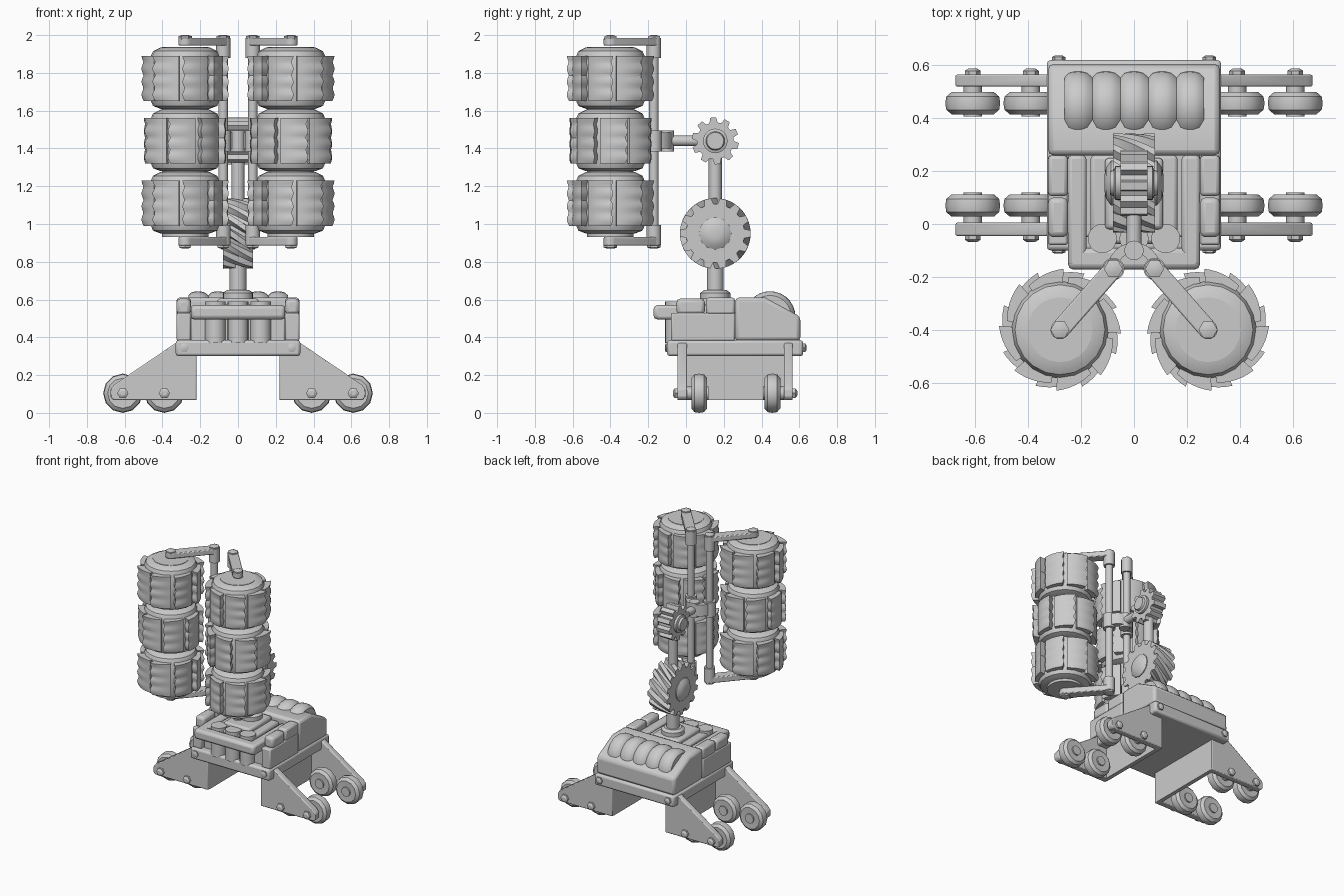
import bpy, bmesh, math
from mathutils import Vector, Matrix

cube = bpy.data.objects.get("Cube")
if cube:
    bpy.data.objects.remove(cube, do_unlink=True)

GREY = (0.6, 0.6, 0.6, 1)
metal = bpy.data.materials.new("plain_grey")
metal.use_nodes = True
metal.diffuse_color = GREY
metal.node_tree.nodes["Principled BSDF"].inputs["Base Color"].default_value = GREY


def finish(name, bm, bevel=0, segments=2):
    bmesh.ops.recalc_face_normals(bm, faces=bm.faces)
    mesh = bpy.data.meshes.new(name)
    bm.to_mesh(mesh)
    bm.free()
    mesh.materials.append(metal)
    obj = bpy.data.objects.new(name, mesh)
    bpy.context.collection.objects.link(obj)
    if bevel:
        mod = obj.modifiers.new("bevel", 'BEVEL')
        mod.width, mod.segments, mod.limit_method = bevel, segments, 'ANGLE'
    bpy.ops.object.select_all(action='DESELECT')
    obj.select_set(True)
    bpy.context.view_layer.objects.active = obj
    bpy.ops.object.shade_smooth_by_angle(angle=math.radians(35))
    return obj


def loft(bm, rings):
    """Skin a list of equal closed rings and cap both ends."""
    rows = [[bm.verts.new(p) for p in ring] for ring in rings]
    n = len(rows[0])
    for a, b in zip(rows, rows[1:]):
        for i in range(n):
            bm.faces.new((a[i], a[(i + 1) % n], b[(i + 1) % n], b[i]))
    bm.faces.new(rows[0])
    bm.faces.new(rows[-1])


def box(name, x, y, z, bevel=0.01):
    bm = bmesh.new()
    loft(bm, [[(x[0], y[0], h), (x[1], y[0], h), (x[1], y[1], h), (x[0], y[1], h)] for h in z])
    return finish(name, bm, bevel)


def prism(name, outline, axis, span, bevel=0):
    """Extrude a 2D outline along x, y or z."""
    place = {'x': lambda a, b, t: (t, a, b), 'y': lambda a, b, t: (a, t, b),
             'z': lambda a, b, t: (a, b, t)}[axis]
    bm = bmesh.new()
    loft(bm, [[place(a, b, t) for a, b in outline] for t in span])
    return finish(name, bm, bevel)


def lathe_into(bm, profile, origin, axis, n):
    """Revolve (radius, height) pairs around an axis."""
    turn = Vector((0, 0, 1)).rotation_difference(Vector(axis)).to_matrix()
    loft(bm, [[Vector(origin) + turn @ Vector((r * math.cos(math.tau * i / n),
               r * math.sin(math.tau * i / n), h)) for i in range(n)] for r, h in profile])


def lathe(name, profile, origin, axis=(0, 0, 1), n=20):
    bm = bmesh.new()
    lathe_into(bm, profile, origin, axis, n)
    return finish(name, bm)


def rod(name, a, b, r, n=16):
    d = Vector(b) - Vector(a)
    return lathe(name, [(r, 0), (r, d.length)], a, d.normalized(), n)


def bolt(name, origin, axis, r=0.03, h=0.022):
    return lathe(name, [(r, -0.01), (r, h * 0.6), (r * 0.5, h)], origin, axis, 6)


def gear(name, centre, r_in, r_out, half, teeth, twist, layers):
    bm, rings = bmesh.new(), []
    for k in range(layers + 1):
        t = k / layers
        ring = []
        for i in range(teeth):
            for frac, r in ((0, r_in), (0.3, r_in), (0.45, r_out), (0.85, r_out)):
                a = math.tau * (i + frac) / teeth + twist * t
                ring.append(Vector(centre) + Vector((half * (2 * t - 1), r * math.cos(a), r * math.sin(a))))
        rings.append(ring)
    loft(bm, rings)
    return finish(name, bm)


def tread_drum(name, cx, cy, cz, side, turn):
    """Faceted drum carrying eight tilted, scalloped tread plates."""
    bm = bmesh.new()
    lathe_into(bm, [(0.13, -0.16), (0.17, -0.145), (0.185, -0.11), (0.185, 0.11),
                    (0.17, 0.145), (0.13, 0.165)], (cx, cy, cz), (0, 0, 1), 20)
    cols, rows, count = 6, 16, 8
    for p in range(count):
        rings = []
        for j in range(rows + 1):
            v = j / rows
            wave = abs(math.sin(3.5 * math.pi * v))
            outer, inner = [], []
            for i in range(cols + 1):
                u = i / cols
                a = side * (turn + math.tau * (p + 0.08 + 0.8 * u + 0.07 * wave * u) / count)
                r = 0.203 + 0.016 * u + 0.012 * u * wave
                z = cz + 0.24 * (v - 0.5)
                outer.append((cx + r * math.cos(a), cy + r * math.sin(a), z))
                inner.append((cx + 0.17 * math.cos(a), cy + 0.17 * math.sin(a), z))
            rings.append(outer + inner[::-1])
        loft(bm, rings)
    return finish(name, bm)


def stadium(a, b, r, n=8):
    a, b = Vector(a), Vector(b)
    ang = math.atan2(*(b - a).yx)
    return [(c.x + r * math.cos(ang + s + math.pi * i / n), c.y + r * math.sin(ang + s + math.pi * i / n))
            for c, s in ((b, -math.pi / 2), (a, math.pi / 2)) for i in range(n + 1)]


# Chassis
box("chassis_plate", (-0.33, 0.33), (-0.10, 0.62), (0.30, 0.385), 0.015)
box("front_core", (-0.25, 0.25), (-0.05, 0.28), (0.37, 0.53))
prism("rear_housing", [(0.26, 0.38), (0.26, 0.61), (0.42, 0.61), (0.605, 0.51), (0.605, 0.38)],
      'x', (-0.325, 0.325), 0.02)
# Ribbed roll on the rear housing
ribs = []
for i in range(5):
    ribs += [(0.112 + 0.022 * math.sin(math.pi * k / 6) ** 0.5, 0.106 * (i - 2.5 + k / 6) + (0.002 if k == 0 else 0))
             for k in range(6)]
ribs.append((0.112, 0.265))
lathe("ribbed_roll", ribs, (0, 0.445, 0.51), (1, 0, 0), 28)

# Front deck: bumper rail, inner steps and upright columns
box("front_bumper", (-0.25, 0.25), (-0.172, -0.09), (0.495, 0.57), 0.02)
for x in (-0.12, 0, 0.12):
    lathe("front_column", [(0.055, 0), (0.055, 0.22)], (x, -0.055, 0.37))
box("deck_step", (-0.165, 0.165), (-0.075, 0.26), (0.5, 0.575), 0.015)
box("deck_top", (-0.11, 0.11), (-0.02, 0.25), (0.55, 0.605), 0.015)
lathe("mast_collar", [(0.08, 0), (0.08, 0.035), (0.06, 0.05)], (0, 0.155, 0.6))

# Mast and joints
rod("lower_mast", (0, 0.155, 0.6), (0, 0.155, 0.85), 0.044)
gear("lower_helical_gear", (0, 0.155, 0.95), 0.155, 0.187, 0.08, 14, 0.6, 8)
rod("upper_mast", (0, 0.155, 1.0), (0, 0.155, 1.4), 0.035)
gear("upper_spur_gear", (0, 0.155, 1.44), 0.098, 0.125, 0.052, 10, 0, 1)
rod("front_arm", (0, 0.1, 1.44), (0, -0.1, 1.44), 0.028)
rod("front_arm_pivot", (0, -0.1, 1.385), (0, -0.1, 1.495), 0.037)
arc = [(r * math.cos(a), -0.17 + r * math.sin(a)) for r, steps in ((0.1, range(13)), (0.062, range(12, -1, -1)))
       for a in [math.pi * k / 12 for k in steps]]
prism("twin_post_yoke", arc, 'z', (1.40, 1.485))

for s in (-1, 1):
    # Gear hubs
    lathe("lower_gear_hub", [(0.085, 0), (0.085, 0.012), (0.06, 0.03), (0.03, 0.037)],
          (s * 0.075, 0.155, 0.95), (s, 0, 0), 12)
    lathe("upper_gear_hub", [(0.065, 0), (0.065, 0.02), (0.05, 0.025), (0.045, 0.04)],
          (s * 0.05, 0.155, 1.44), (s, 0, 0))

    # Drum column
    dx, dy, px, py = s * 0.28, -0.40, s * 0.078, -0.17
    rod("drum_axle", (dx, dy, 0.9), (dx, dy, 1.97), 0.123, 20).data.transform(
        Matrix.Translation((0, 0, 1.435)) @ Matrix.Diagonal((1, 1, 0.94, 1)) @ Matrix.Translation((0, 0, -1.435)))
    for i, z in enumerate((1.11, 1.44, 1.77)):
        tread_drum("tread_drum", dx, dy, z, s, 0.35 * (i % 2) + 0.1)
    # Post, arms and bolts
    rod("drum_post", (px, py, 0.9), (px, py, 1.97), 0.025)
    lathe("post_clamp", [(0.042, 0), (0.042, 0.11)], (px, py, 1.385))
    for label, z0, z1, cap, tip in (("upper", 1.945, 1.985, 1.88, 1), ("lower", 0.885, 0.93, 0.89, -1)):
        prism(label + "_drum_arm", stadium((px, py), (dx, dy), 0.036), 'z', (z0, z1), 0.006)
        rod(label + "_post_cap", (px, py, cap), (px, py, cap + 0.105), 0.038)
        end = z1 if tip > 0 else z0
        bolt(label + "_arm_bolt", (dx, dy, end), (0, 0, tip), 0.036, 0.015)
        bolt(label + "_post_bolt", (px, py, end), (0, 0, tip), 0.036, 0.015)

    # Deck side parts
    xs = sorted((s * 0.18, s * 0.25))
    box("deck_side_rail", xs, (-0.16, 0.26), (0.495, 0.57), 0.015)
    xs = sorted((s * 0.25, s * 0.325))
    box("deck_side_panel", xs, (-0.08, 0.26), (0.38, 0.53))
    box("deck_front_pad", xs, (-0.05, 0.10), (0.52, 0.605), 0.02)
    box("deck_rear_pad", xs, (0.105, 0.26), (0.52, 0.61), 0.015)
    bolt("rear_chassis_bolt", (s * 0.285, 0.62, 0.345), (0, 1, 0), 0.026, 0.018)
    bolt("front_chassis_bolt", (s * 0.285, -0.10, 0.345), (0, -1, 0), 0.026, 0.012)

    # Leg: inner wall with two gusset plates
    box("leg_wall", sorted((s * 0.22, s * 0.25)), (-0.02, 0.545), (0.068, 0.31), 0)
    gusset = [(s * 0.22, 0.068), (s * 0.66, 0.068), (s * 0.675, 0.085), (s * 0.675, 0.125),
              (s * 0.655, 0.15), (s * 0.33, 0.37), (s * 0.22, 0.37)]
    for label, y0, y1, out, wy in (("front", -0.045, 0.005, -1, 0.07), ("rear", 0.52, 0.565, 1, 0.457)):
        prism(label + "_leg_plate", gusset, 'y', (y0, y1), 0.006)
        # Wheels, forks and axle bolts
        for x in (0.61, 0.39):
            wx = s * x
            lathe(label + "_wheel", [(0.045, -0.04), (0.08, -0.042), (0.1, -0.025), (0.104, 0),
                                     (0.1, 0.025), (0.08, 0.042), (0.045, 0.04)], (wx, wy, 0.104), (0, 1, 0), 12)
            rod(label + "_wheel_axle", (wx, y0, 0.104), (wx, wy - out * 0.05, 0.104), 0.035, 12)
            bolt(label + "_axle_bolt", (wx, y0 if out < 0 else y1, 0.104), (0, out, 0), 0.03, 0.024)
